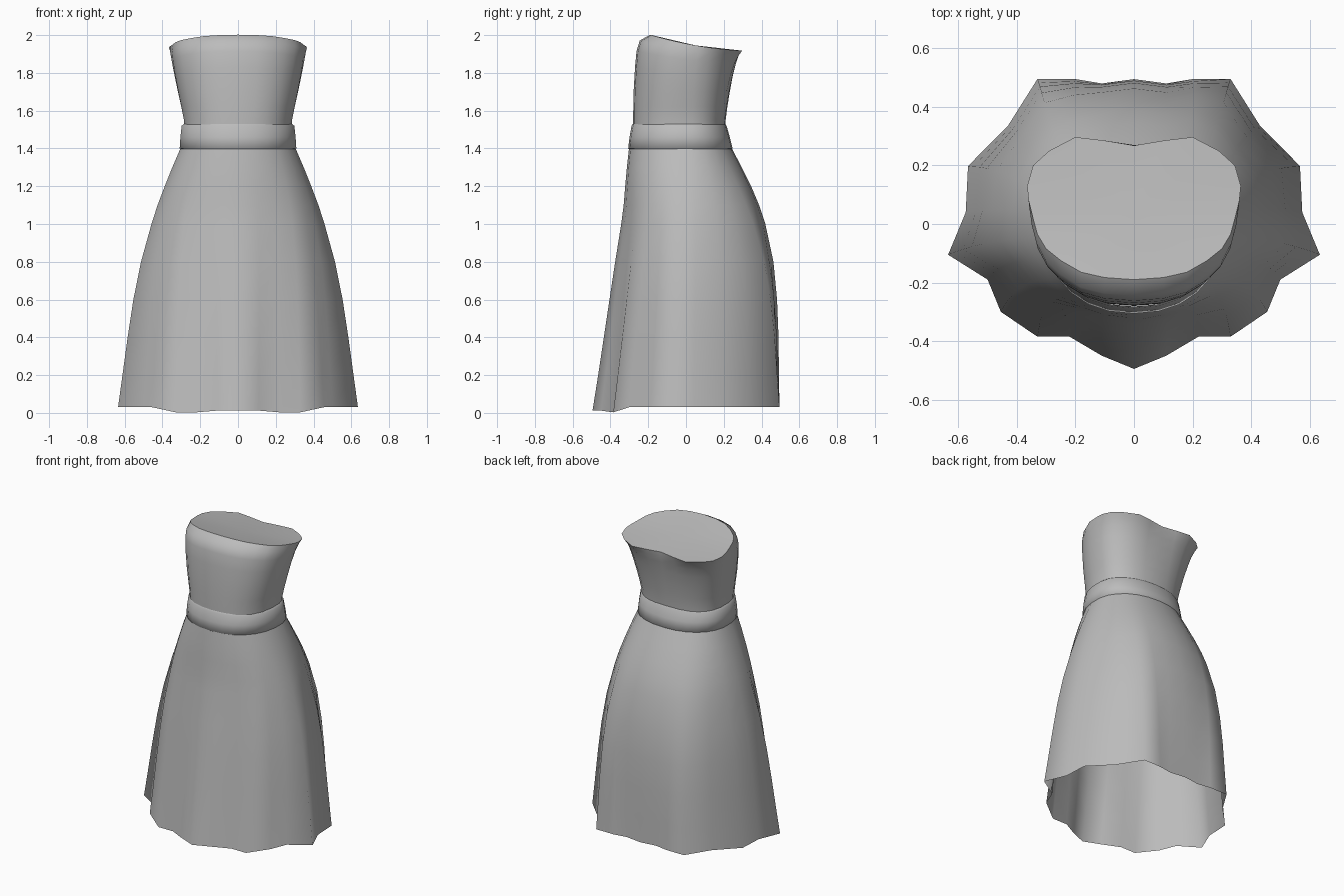
import bpy
from math import sin, cos, pi, copysign, radians

cube = bpy.data.objects.get("Cube")
if cube:
    bpy.data.objects.remove(cube)

fabric = bpy.data.materials.new("grey_fabric")
fabric.use_nodes = True
GREY = (0.5, 0.5, 0.5, 1)
fabric.diffuse_color = GREY
fabric.node_tree.nodes["Principled BSDF"].inputs["Base Color"].default_value = GREY

# Half outlines from centre front to centre back: pleated hem and neckline
HEM = [(0, -.495), (.11, -.45), (.22, -.385), (.33, -.385), (.455, -.30), (.5, -.19), (.635, -.105),
       (.575, .04), (.567, .2), (.43, .34), (.33, .5), (.2, .5), (.11, .485), (0, .5)]
NECK = [(0, -.19), (.1, -.183), (.18, -.165), (.25, -.125), (.3, -.085), (.33, -.035), (.345, .02),
        (.36, .08), (.365, .13), (.345, .2), (.29, .25), (.2, .297), (.1, .285), (0, .268)]
LAST = len(HEM) - 1


def normalised(outline):
    wide = max(x for x, y in outline)
    front = -min(y for x, y in outline)
    back = max(y for x, y in outline)
    return [(x / wide, y / (front if y < 0 else back)) for x, y in outline]


def ring(outline, width, front, back, blend, power):
    """Closed loop between a rounded oval and the given outline."""
    half = []
    for i, (ox, oy) in enumerate(normalised(outline)):
        t = pi * i / LAST
        ex = abs(sin(t)) ** power if 0 < i < LAST else 0
        ey = -copysign(abs(cos(t)) ** power, cos(t))
        x = ex + (ox - ex) * blend
        y = ey + (oy - ey) * blend
        half.append((x * width, y * (front if y < 0 else back)))
    return half + [(-x, y) for x, y in half[-2:0:-1]]


def neck_height(y):
    return 1.955 - .2 * y + .25 * y * y


def add_part(name, verts, faces, angle):
    mesh = bpy.data.meshes.new(name)
    mesh.from_pydata(verts, [], faces)
    mesh.materials.append(fabric)
    obj = bpy.data.objects.new(name, mesh)
    bpy.context.collection.objects.link(obj)
    bpy.ops.object.select_all(action='DESELECT')
    obj.select_set(True)
    bpy.context.view_layer.objects.active = obj
    bpy.ops.object.shade_smooth_by_angle(angle=radians(angle))
    return obj


def loft(name, loops, angle=80):
    """Skin a stack of loops, lowest first."""
    n = len(loops[0])
    verts = [v for loop in loops for v in loop]
    faces = [(r * n + i, r * n + (i + 1) % n, (r + 1) * n + (i + 1) % n, (r + 1) * n + i)
             for r in range(len(loops) - 1) for i in range(n)]
    return add_part(name, verts, faces, angle)


# Skirt: height, half width, front depth, back depth, pleat strength
SKIRT = [(0, .635, .495, .495, 1), (.2, .612, .465, .492, .92), (.4, .585, .435, .49, .82),
         (.6, .555, .405, .482, .7), (.8, .515, .375, .463, .55), (1, .46, .343, .42, .36),
         (1.1, .428, .33, .387, .25), (1.2, .39, .322, .345, .15), (1.3, .35, .313, .295, .06),
         (1.4, .307, .302, .243, 0)]
loops = []
for z, w, f, b, fold in SKIRT:
    pts = ring(HEM, w, f, b, fold, .92)
    # The hem rises a little at the sides and dips at the front
    lift = [.03 if y > -.35 else .012 if abs(x) < .15 else .003 for x, y in pts] if z == 0 else [0] * len(pts)
    loops.append([(x, y, z + h) for (x, y), h in zip(pts, lift)])
loft("skirt", loops)

# Waistband with a small lip at top and bottom
BAND = [(1.395, .3, .298, .24), (1.4, .311, .306, .247), (1.46, .307, .299, .232),
        (1.52, .3, .288, .215), (1.53, .288, .282, .208)]
loft("waistband", [[(x, y, z) for x, y in ring(HEM, w, f, b, 0, .9)] for z, w, f, b in BAND])

# Bodice: height, half width, front depth, back depth, neckline blend, tilt
BODICE = [(1.5, .286, .28, .206, 0, 0), (1.55, .288, .28, .21, 0, 0), (1.62, .302, .279, .22, .05, 0),
          (1.7, .32, .277, .234, .12, .1), (1.8, .341, .27, .254, .25, .4),
          (1.87, .354, .262, .272, .4, .65), (1.92, .363, .245, .288, .65, .8)]
loops = [[(x, y, z + tilt * (neck_height(y) - 1.955)) for x, y in ring(NECK, w, f, b, k, .85)]
         for z, w, f, b, k, tilt in BODICE]
rim = [(x, y, neck_height(y)) for x, y in ring(NECK, .365, .19, .297, 1, 1)]
loft("bodice", loops + [rim])

# Cap closing the neckline
n = len(rim)
add_part("neckline_cap", rim + [(0, .05, neck_height(.05))],
         [(i, (i + 1) % n, n) for i in range(n)], 60)
